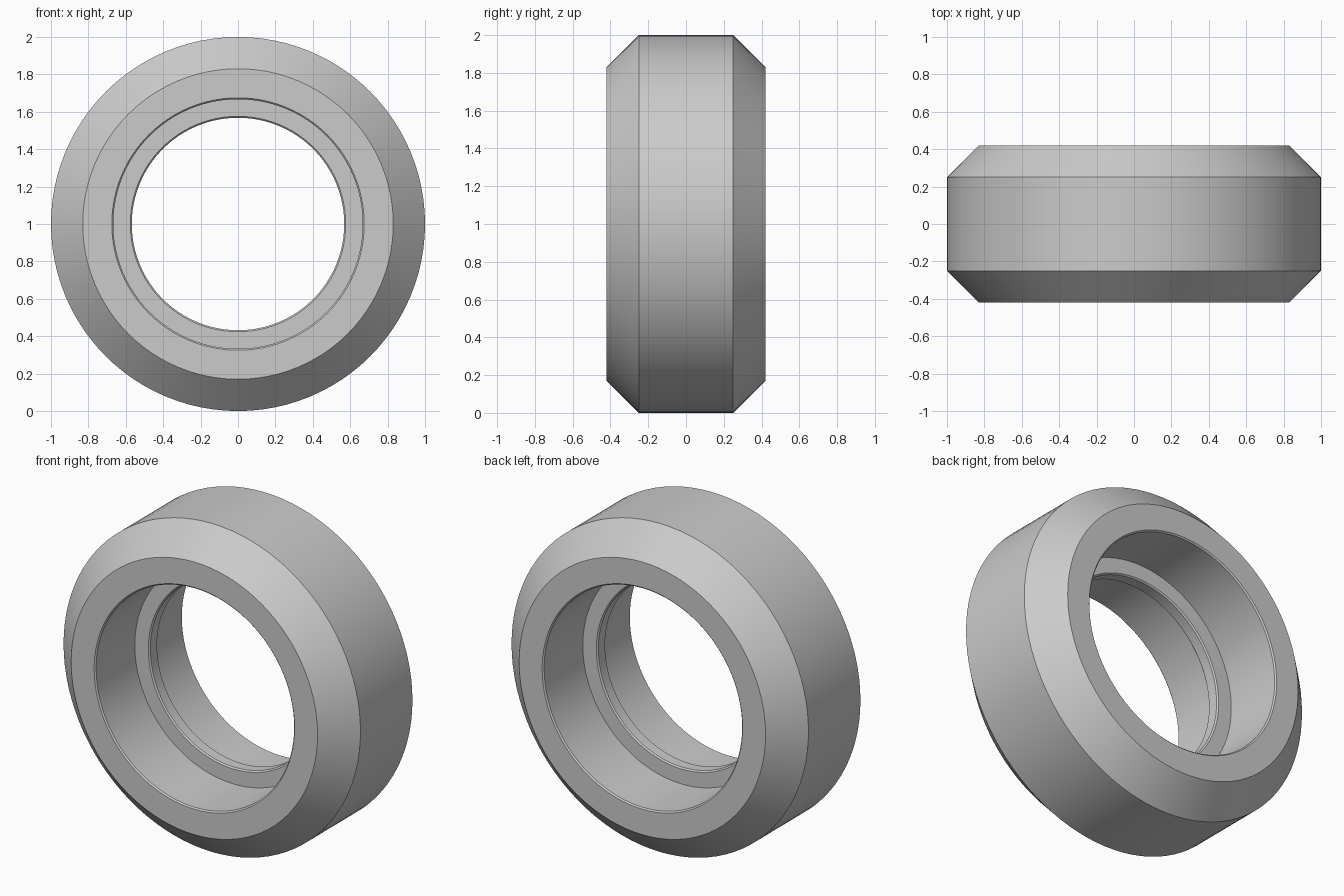
import bpy
import bmesh
import math

cube = bpy.data.objects.get("Cube")
if cube:
    bpy.data.objects.remove(cube, do_unlink=True)

SEGMENTS = 96

# Plain grey material
grey = bpy.data.materials.new("grey")
grey.use_nodes = True
colour = (0.6, 0.6, 0.6, 1)
grey.diffuse_color = colour
grey.node_tree.nodes["Principled BSDF"].inputs["Base Color"].default_value = colour

# Half cross-section (radius, y) from tread to bore rib
half = [(1.0, 0.25), (0.83, 0.42), (0.675, 0.42), (0.667, 0.412),
        (0.667, 0.04), (0.576, 0.04), (0.568, 0.032)]
profile = half + [(r, -y) for r, y in reversed(half)]

# Wheel ring: closed profile lathed about the y axis
bm = bmesh.new()
rings = []
for r, y in profile:
    ring = []
    for i in range(SEGMENTS):
        a = math.tau * i / SEGMENTS
        ring.append(bm.verts.new((r * math.cos(a), y, 1 + r * math.sin(a))))
    rings.append(ring)
for k, ring in enumerate(rings):
    following = rings[(k + 1) % len(rings)]
    for i in range(SEGMENTS):
        j = (i + 1) % SEGMENTS
        bm.faces.new((ring[i], ring[j], following[j], following[i]))
bmesh.ops.recalc_face_normals(bm, faces=bm.faces)

mesh = bpy.data.meshes.new("wheel_ring")
bm.to_mesh(mesh)
bm.free()
mesh.materials.append(grey)
wheel = bpy.data.objects.new("wheel_ring", mesh)
bpy.context.collection.objects.link(wheel)

# Smooth round surfaces with crisp chamfer edges
bpy.ops.object.select_all(action="DESELECT")
wheel.select_set(True)
bpy.context.view_layer.objects.active = wheel
bpy.ops.object.shade_smooth_by_angle(angle=math.radians(30))
